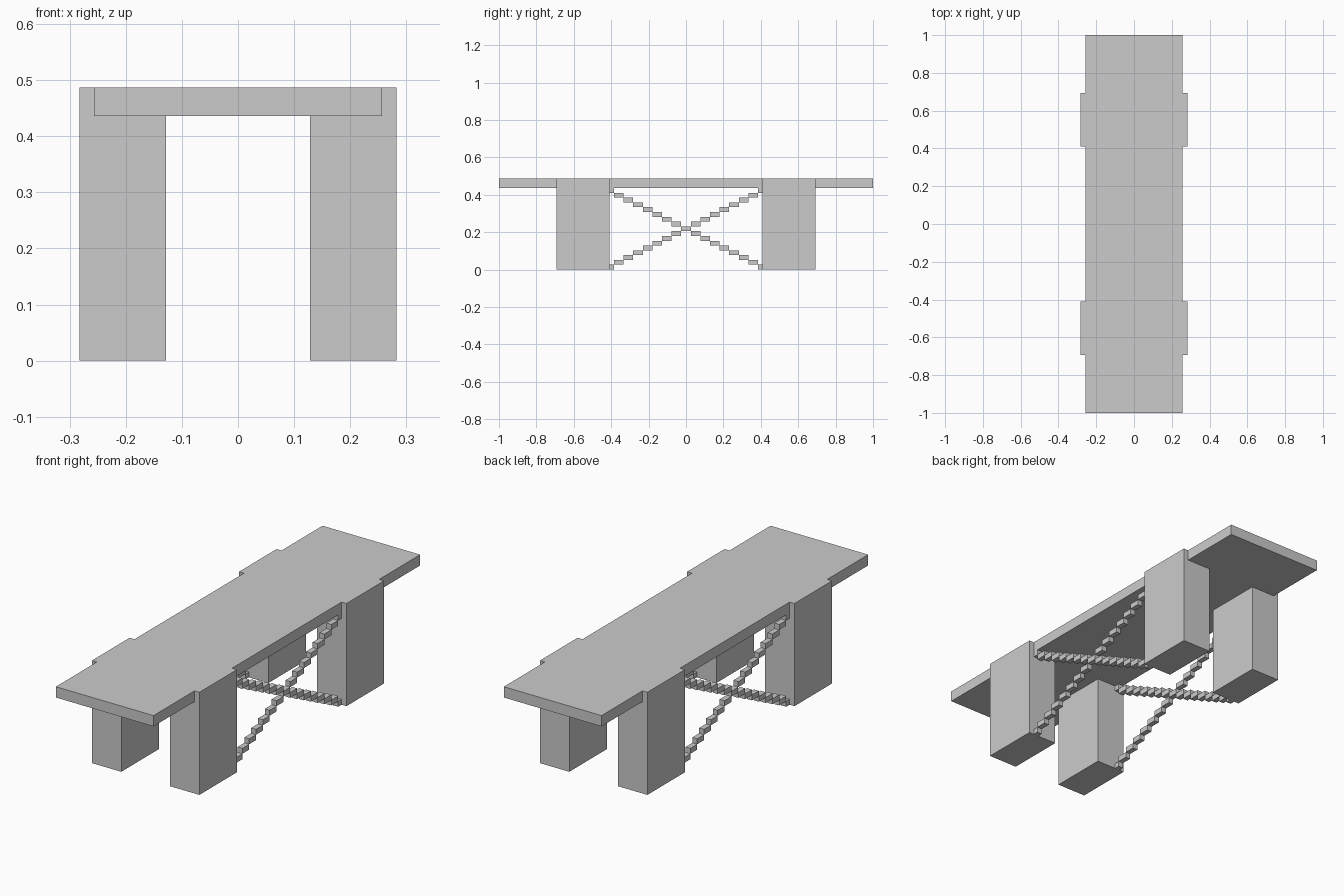
import bpy
import bmesh
from mathutils import Matrix, Vector

cube = bpy.data.objects.get("Cube")
if cube:
    bpy.data.objects.remove(cube, do_unlink=True)

U = 2 / 78  # one block unit; all sizes below are in units

grey = bpy.data.materials.new("plain_grey")
grey.use_nodes = True
colour = (0.6, 0.6, 0.6, 1)
grey.diffuse_color = colour
grey.node_tree.nodes["Principled BSDF"].inputs["Base Color"].default_value = colour


def finish(name, bm):
    bmesh.ops.recalc_face_normals(bm, faces=bm.faces)
    mesh = bpy.data.meshes.new(name)
    bm.to_mesh(mesh)
    bm.free()
    mesh.materials.append(grey)
    obj = bpy.data.objects.new(name, mesh)
    bpy.context.collection.objects.link(obj)
    return obj


def extrude_profile(name, points, axis, start, depth):
    """Extrude a flat outline along x or z."""
    bm = bmesh.new()
    place = (lambda a, b: (start, a, b)) if axis == "x" else (lambda a, b: (a, b, start))
    face = bm.faces.new([bm.verts.new(Vector(place(a, b)) * U) for a, b in points])
    moved = bmesh.ops.extrude_face_region(bm, geom=[face])["geom"]
    shift = Vector((depth, 0, 0) if axis == "x" else (0, 0, depth)) * U
    bmesh.ops.translate(bm, vec=shift, verts=[v for v in moved if isinstance(v, bmesh.types.BMVert)])
    return finish(name, bm)


def add_box(bm, low, high):
    low, high = Vector(low) * U, Vector(high) * U
    size = Matrix.Diagonal((*(high - low), 1))
    bmesh.ops.create_cube(bm, size=1, matrix=Matrix.Translation((low + high) / 2) @ size)


# Table top with tabs that cap the legs
side = [(10, -39), (10, -27), (11, -27), (11, -16), (10, -16),
        (10, 16), (11, 16), (11, 27), (10, 27), (10, 39)]
extrude_profile("table_top", side + [(-x, y) for x, y in reversed(side)], "z", 17, 2)

for sx, side_name in ((1, "left"), (-1, "right")):
    # Block legs
    for sy, end_name in ((-1, "front"), (1, "back")):
        bm = bmesh.new()
        xs, ys = sorted((5 * sx, 11 * sx)), sorted((16 * sy, 27 * sy))
        add_box(bm, (xs[0], ys[0], 0), (xs[1], ys[1], 17))
        finish(f"{end_name}_{side_name}_leg", bm)

    # Stepped cross braces between the legs, one block per level
    x0 = min(9 * sx, 10 * sx)
    for sy, slope in ((1, "rising"), (-1, "falling")):
        bm = bmesh.new()
        for level in range(17):
            if sy < 0 and level == 8:
                continue  # the middle block is shared by both braces
            y = sy * (2 * level - 16)
            add_box(bm, (x0, max(y - 1, -16), level), (x0 + 1, min(y + 1, 16), level + 1))
        finish(f"{side_name}_{slope}_brace", bm)
